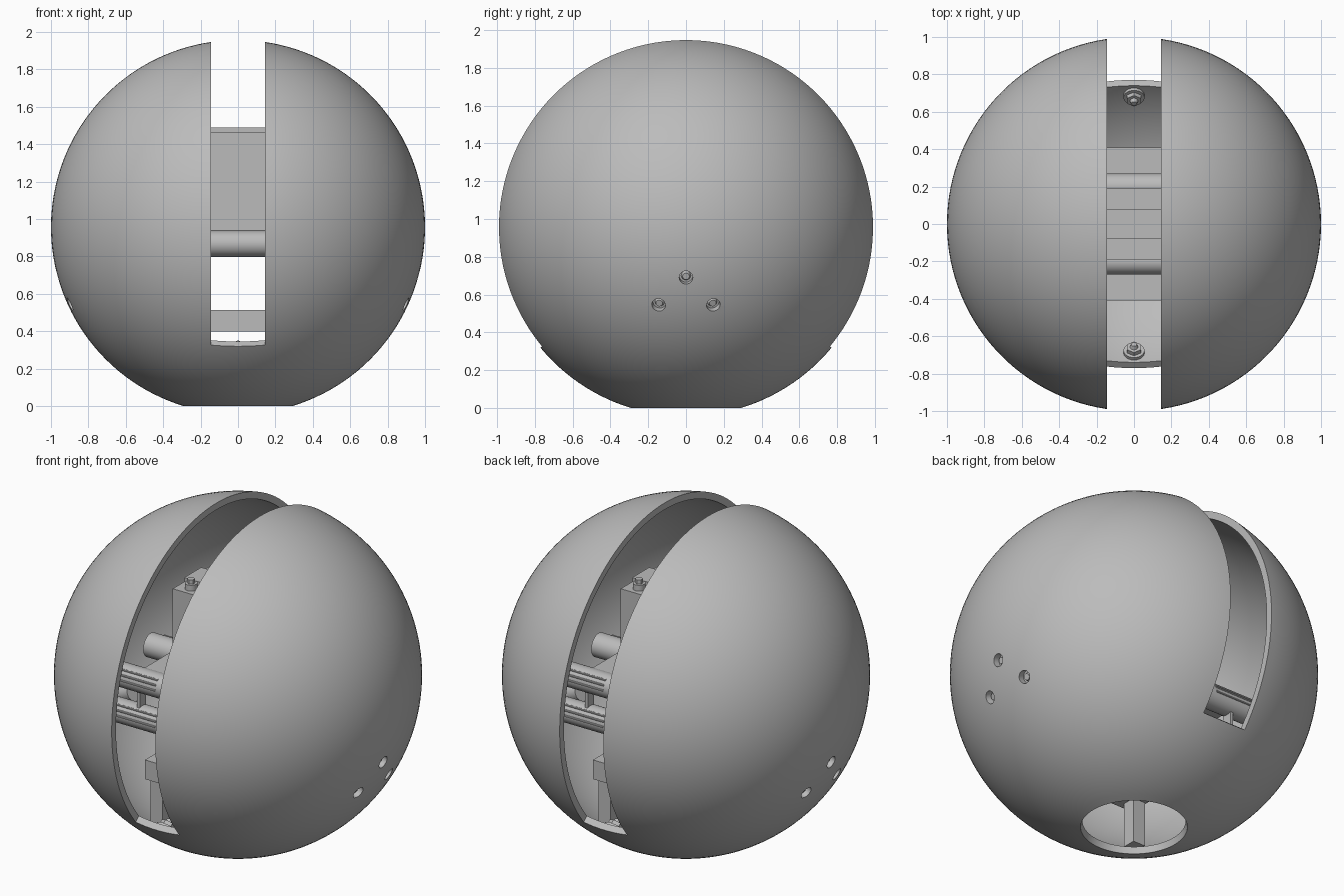
import bpy, bmesh, math
from mathutils import Vector, Matrix

if "Cube" in bpy.data.objects:
    bpy.data.objects.remove(bpy.data.objects["Cube"], do_unlink=True)

CENTRE = Vector((0, 0, 0.957))
R_OUT, R_IN = 1.0, 0.96
SLOT = 0.145

grey = bpy.data.materials.new("plain_grey")
grey.use_nodes = True
grey.diffuse_color = (0.5, 0.5, 0.5, 1)
grey.node_tree.nodes["Principled BSDF"].inputs["Base Color"].default_value = (0.5, 0.5, 0.5, 1)


def finish(name, bm):
    bmesh.ops.recalc_face_normals(bm, faces=bm.faces)
    mesh = bpy.data.meshes.new(name)
    bm.to_mesh(mesh)
    bm.free()
    mesh.materials.append(grey)
    ob = bpy.data.objects.new(name, mesh)
    bpy.context.collection.objects.link(ob)
    return ob


def activate(ob):
    bpy.ops.object.select_all(action='DESELECT')
    ob.select_set(True)
    bpy.context.view_layer.objects.active = ob


def smooth(ob):
    activate(ob)
    bpy.ops.object.shade_smooth_by_angle(angle=math.radians(30))
    return ob


def box(name, lo, hi, bevel=0):
    lo, hi = Vector(lo), Vector(hi)
    bm = bmesh.new()
    bmesh.ops.create_cube(bm, size=1, matrix=Matrix.Translation((lo + hi) / 2)
                          @ Matrix.Diagonal((*(hi - lo), 1)))
    if bevel:
        bmesh.ops.bevel(bm, geom=bm.edges[:], offset=bevel, segments=2, affect='EDGES')
    return finish(name, bm)


def rod(name, start, end, radius, sides=32, tip=None):
    start, end = Vector(start), Vector(end)
    axis = end - start
    bm = bmesh.new()
    bmesh.ops.create_cone(bm, cap_ends=True, segments=sides, radius1=radius,
                          radius2=radius if tip is None else tip, depth=axis.length,
                          matrix=Matrix.Translation((start + end) / 2)
                          @ axis.to_track_quat('Z', 'Y').to_matrix().to_4x4())
    return finish(name, bm)


def cut(ob, cutter):
    activate(ob)
    mod = ob.modifiers.new("cut", 'BOOLEAN')
    mod.operation, mod.solver, mod.object = 'DIFFERENCE', 'EXACT', cutter
    bpy.ops.object.modifier_apply(modifier=mod.name)
    bpy.data.objects.remove(cutter, do_unlink=True)


# Hollow ball, spun from an arc-shaped wall profile open at the base
def arc(radius, base_radius, steps=64):
    first = -math.acos(base_radius / radius)
    span = math.pi / 2 - first
    return [(radius * math.cos(first + span * i / steps),
             radius * math.sin(first + span * i / steps)) for i in range(steps + 1)]


bm = bmesh.new()
profile = arc(R_OUT, 0.29) + arc(R_IN, 0.28)[::-1]
verts = [bm.verts.new((max(r, 0), 0, z + CENTRE.z)) for r, z in profile]
edges = [bm.edges.new(pair) for pair in zip(verts, verts[1:] + verts[:1])]
bmesh.ops.spin(bm, geom=verts + edges, cent=(0, 0, 0), axis=(0, 0, 1),
               angle=math.tau, steps=128, use_duplicate=False)
bmesh.ops.remove_doubles(bm, verts=bm.verts, dist=0.0001)
bmesh.ops.dissolve_degenerate(bm, edges=bm.edges, dist=0.0001)
inner = [f for f in bm.faces if len(set(f.verts)) < 3]
bmesh.ops.delete(bm, geom=inner, context='FACES')
shell = finish("ball_shell", bm)

# Long slot with radial ends, running from front over the top to the back
bm = bmesh.new()
drop = math.radians(39.6)
reach = 3
outline = [(0, 0), (reach * math.cos(drop), -reach * math.sin(drop)),
           (reach, reach), (-reach, reach),
           (-reach * math.cos(drop), -reach * math.sin(drop))]
face = bm.faces.new([bm.verts.new((-SLOT, y, z + CENTRE.z)) for y, z in outline])
moved = bmesh.ops.extrude_face_region(bm, geom=[face])["geom"]
bmesh.ops.translate(bm, vec=(2 * SLOT, 0, 0),
                    verts=[v for v in moved if isinstance(v, bmesh.types.BMVert)])
cut(shell, finish("slot_cutter", bm))

# Three screw holes in each side, with bosses and screws behind them
for side, label in ((1, "left"), (-1, "right")):
    for n, (y, z) in enumerate(((0, 0.69), (-0.145, 0.545), (0.145, 0.545))):
        dz = z - CENTRE.z
        out = Vector((side * math.sqrt(1 - y * y - dz * dz), y, dz))
        cut(shell, rod("hole_cutter", CENTRE + out * 0.9, CENTRE + out * 1.1, 0.036))
        smooth(rod(f"{label}_boss_{n}", CENTRE + out * 0.86, CENTRE + out * 0.957, 0.055))
        smooth(rod(f"{label}_screw_{n}", CENTRE + out * 0.95, CENTRE + out * 0.978,
                   0.028, 16, 0.018))
smooth(shell)

# Tall central housing with a raised lid strip and lid screws
box("central_housing", (-0.3, -0.19, 0.93), (0.3, 0.19, 1.465))
box("lid_strip", (-0.3, -0.08, 1.465), (0.3, 0.08, 1.49))
for x in (-0.22, 0.22):
    for y in (-0.13, 0.13):
        smooth(rod("lid_screw", (x, y, 1.465), (x, y, 1.50), 0.035, 16))
        rod("lid_screw_nut", (x, y, 1.50), (x, y, 1.525), 0.022, 6)

# Carrier under the housing, and grooved cylinders running across the ball
box("housing_carrier", (-0.5, -0.19, 0.82), (0.5, 0.19, 0.93))
for y in (-0.2, 0.2):
    front = math.copysign(1, y)
    smooth(rod("upper_cylinder", (-0.72, y, 0.868), (0.72, y, 0.868), 0.07))
    for side in (-1, 1):
        smooth(rod("lower_cylinder", (side * 0.2, y, 0.65), (side * 0.72, y, 0.65), 0.07))
        box("cylinder_divider", (side * 0.5 - 0.01, y - 0.03, 0.65),
            (side * 0.5 + 0.01, y + 0.03, 0.868))
        # Raised ribs along the outward side of each cylinder
        for z in (0.65, 0.868):
            for tilt in (0, 25, 50):
                t = math.radians(tilt)
                c = Vector((0, y + front * 0.07 * math.cos(t), z + 0.07 * math.sin(t)))
                smooth(rod("cylinder_rib", c + Vector((side * 0.36, 0, 0)),
                           c + Vector((side * 0.66, 0, 0)), 0.006, 8))

# Lower deck block with terminals and feet
box("lower_deck", (-0.33, -0.41, 0.40), (0.33, 0.41, 0.515))
for x in (-0.28, 0.28):
    for y in (-0.33, 0.33):
        smooth(rod("deck_terminal", (x, y, 0.515), (x, y, 0.55), 0.03, 16))
        box("deck_foot", (x - 0.04, y - 0.04, 0.13), (x + 0.04, y + 0.04, 0.40))

# Fixing bolt inside each end of the slot
for y, label in ((-0.69, "front"), (0.69, "back")):
    foot = Vector((0, y, -math.sqrt(R_IN ** 2 - y * y)))
    inward = -foot.normalized()
    base = CENTRE + foot
    smooth(rod(f"{label}_bolt_washer", base - inward * 0.01, base + inward * 0.02, 0.056, 24))
    rod(f"{label}_bolt_nut", base + inward * 0.02, base + inward * 0.045, 0.042, 6)
    smooth(rod(f"{label}_bolt_tip", base + inward * 0.045, base + inward * 0.065, 0.022, 16, 0.015))
